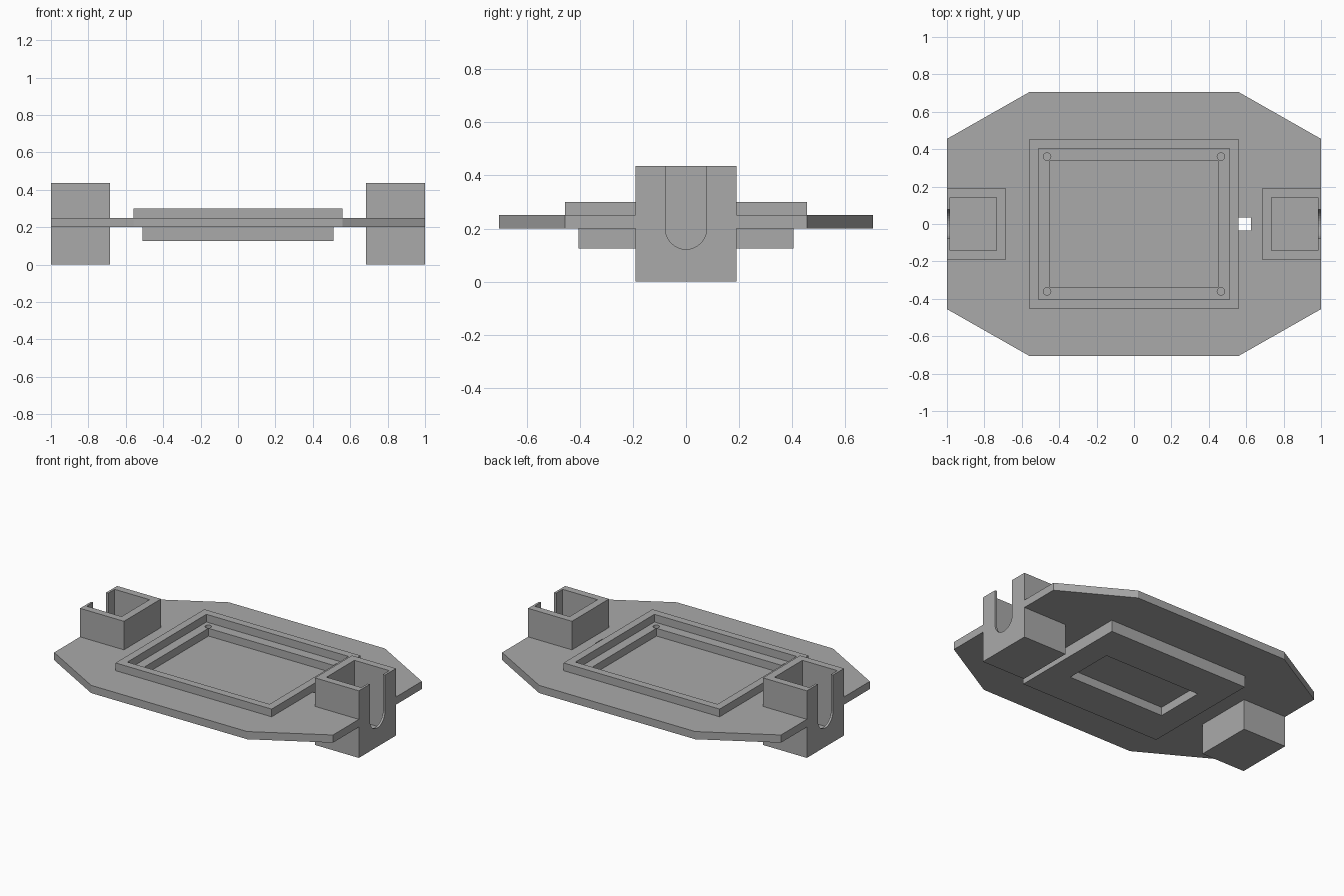
import bpy, bmesh, math

cube = bpy.data.objects.get("Cube")
if cube:
    bpy.data.objects.remove(cube, do_unlink=True)

grey = bpy.data.materials.new("plain_grey")
grey.use_nodes = True
colour = (0.4, 0.4, 0.4, 1)
grey.diffuse_color = colour
grey.node_tree.nodes["Principled BSDF"].inputs["Base Color"].default_value = colour


def prism(name, outline, low, high, axis="z"):
    """Extrude a closed outline along z, or an outline in y, z along x."""
    def place(a, b, t):
        return (a, b, t) if axis == "z" else (t, a, b)
    bm = bmesh.new()
    face = bm.faces.new([bm.verts.new(place(a, b, low)) for a, b in outline])
    new = bmesh.ops.extrude_face_region(bm, geom=[face])["geom"]
    bmesh.ops.translate(bm, vec=place(0, 0, high - low),
                        verts=[v for v in new if isinstance(v, bmesh.types.BMVert)])
    bmesh.ops.recalc_face_normals(bm, faces=bm.faces)
    mesh = bpy.data.meshes.new(name)
    bm.to_mesh(mesh)
    bm.free()
    mesh.materials.append(grey)
    obj = bpy.data.objects.new(name, mesh)
    bpy.context.collection.objects.link(obj)
    return obj


def box(name, x0, x1, half_y, low, high):
    return prism(name, [(x0, -half_y), (x1, -half_y), (x1, half_y), (x0, half_y)], low, high)


def circle(x, y, r, start=0, sweep=360, count=24):
    angles = [math.radians(start + sweep * i / count) for i in range(count)]
    return [(x + r * math.cos(a), y + r * math.sin(a)) for a in angles]


def cut(obj, *cutters):
    """Subtract each cutter, then remove it."""
    for cutter in cutters:
        cutter.hide_render = True
        mod = obj.modifiers.new("cut", "BOOLEAN")
        mod.operation, mod.solver, mod.object = "DIFFERENCE", "EXACT", cutter
        bpy.context.view_layer.objects.active = obj
        bpy.ops.object.modifier_apply(modifier=mod.name)
        bpy.data.objects.remove(cutter, do_unlink=True)


# Eight-sided deck; its inner margin forms the ledge of the tray
corner = [(1, 0.455), (0.56, 0.705)]
half = corner + [(-x, y) for x, y in reversed(corner)]
deck = prism("deck", half + [(-x, -y) for x, y in half], 0.2, 0.25)
cut(deck, box("pocket", -0.45, 0.45, 0.34, 0.1, 0.4),
    box("cable_hole", 0.56, 0.625, 0.035, 0.1, 0.4))
for sx in (-1, 1):
    for sy in (-1, 1):
        cut(deck, prism("screw_hole", circle(sx * 0.465, sy * 0.36, 0.02), 0.1, 0.4))

# Raised rim around the tray
rim = box("tray_rim", -0.56, 0.56, 0.455, 0.25, 0.3)
cut(rim, box("rim_opening", -0.51, 0.51, 0.405, 0.2, 0.4))

# Tray floor below the deck, with a shallow recess underneath
base = box("tray_floor", -0.51, 0.51, 0.405, 0.125, 0.2)
cut(base, box("recess", -0.35, 0.35, 0.165, 0.05, 0.18))

# Hollow end holders with a round-bottomed slot in the outer wall
slot = circle(0, 0.2, 0.078, 180, 180, 16) + [(0.078, 0.2), (0.078, 0.6), (-0.078, 0.6)]
for side, s in (("left", 1), ("right", -1)):
    def span(a, b):
        return sorted((s * a, s * b))
    cut(deck, box("notch", *span(0.685, 1.1), 0.19, 0.1, 0.4))
    holder = box(side + "_end_holder", *span(0.685, 1), 0.19, 0, 0.435)
    cut(holder, box("cavity", *span(0.735, 0.985), 0.143, 0.05, 0.6),
        prism("slot", slot, *span(0.9, 1.1), axis="x"))
